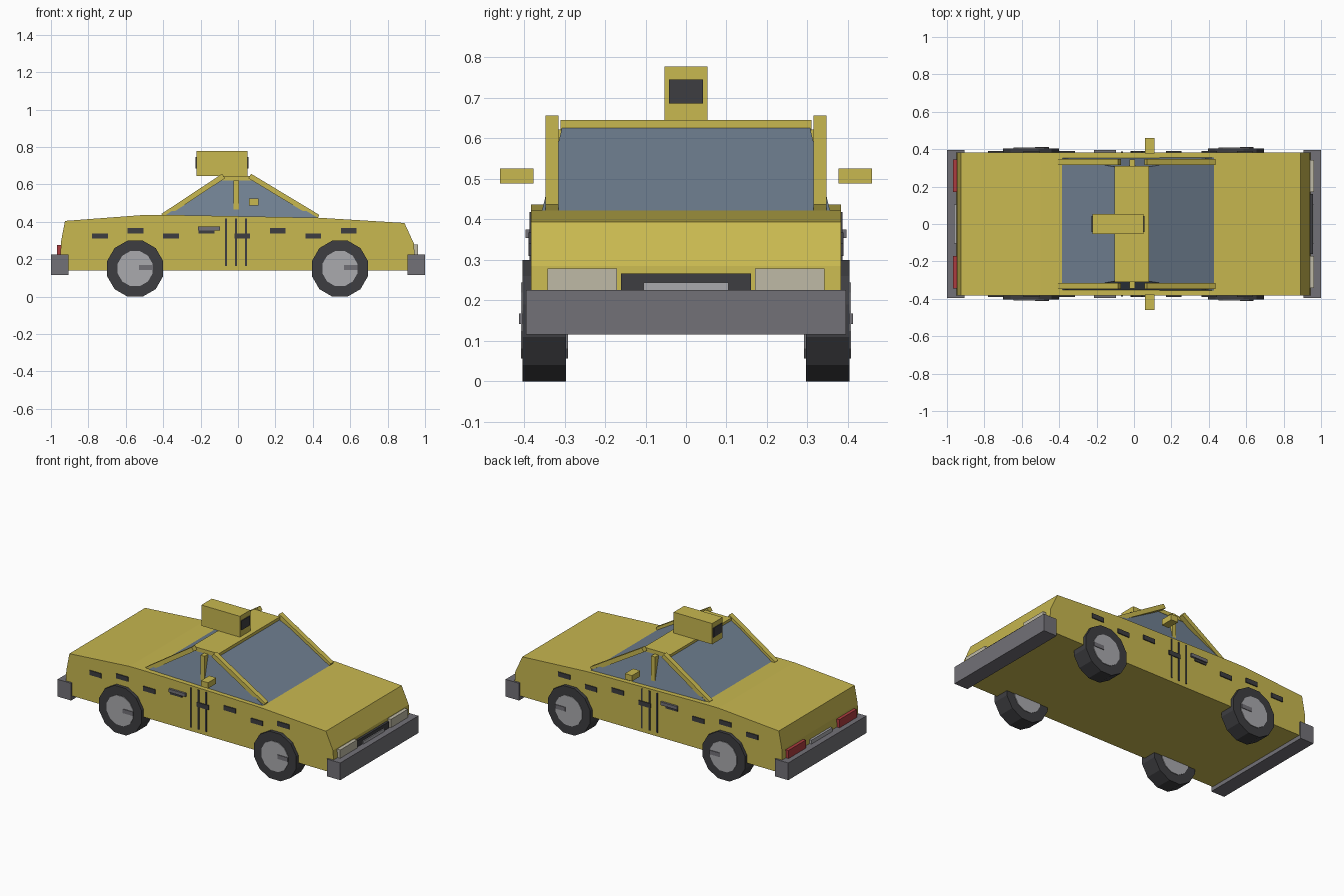
import bpy, bmesh, math
from mathutils import Vector

if "Cube" in bpy.data.objects:
    bpy.data.objects.remove(bpy.data.objects["Cube"])


def material(name, r, g, b):
    m = bpy.data.materials.new(name)
    m.diffuse_color = (r, g, b, 1)
    m.use_nodes = True
    m.node_tree.nodes["Principled BSDF"].inputs["Base Color"].default_value = m.diffuse_color
    return m


YELLOW = material("taxi yellow", 0.58, 0.48, 0.08)
GLASS = material("window blue grey", 0.165, 0.22, 0.29)
DARK = material("dark rubber", 0.048, 0.048, 0.053)
GREY = material("bumper grey", 0.17, 0.165, 0.185)
LIGHT = material("light metal", 0.40, 0.40, 0.42)
CREAM = material("headlight cream", 0.52, 0.49, 0.38)
RED = material("tail light red", 0.42, 0.045, 0.05)


def finish(name, bm, mat):
    bmesh.ops.recalc_face_normals(bm, faces=bm.faces)
    me = bpy.data.meshes.new(name)
    bm.to_mesh(me)
    bm.free()
    me.materials.append(mat)
    ob = bpy.data.objects.new(name, me)
    bpy.context.collection.objects.link(ob)
    return ob


def box(name, x, y, z, mat):
    """Box from (min, max) ranges."""
    bm = bmesh.new()
    bmesh.ops.create_cube(bm, size=1)
    for v in bm.verts:
        v.co = [r[0] + (c + 0.5) * (r[1] - r[0]) for c, r in zip(v.co, (x, y, z))]
    return finish(name, bm, mat)


def pair(name, x, y, z, mat):
    """Same box on the left and right of the car."""
    box(name + "_left", x, y, z, mat)
    box(name + "_right", x, (-y[1], -y[0]), z, mat)


def prism(name, pts, y0, y1, mat):
    """Extrude an x-z outline from y0 to y1."""
    bm = bmesh.new()
    f = bm.faces.new([bm.verts.new((x, y0, z)) for x, z in pts])
    ext = bmesh.ops.extrude_face_region(bm, geom=[f])["geom"]
    for v in ext:
        if isinstance(v, bmesh.types.BMVert):
            v.co.y = y1
    return finish(name, bm, mat)


def disc(name, x, y0, y1, z, apothem, mat, sides=12):
    r = apothem / math.cos(math.pi / sides)
    a = [(i + 0.5) * 2 * math.pi / sides for i in range(sides)]
    return prism(name, [(x + r * math.cos(t), z + r * math.sin(t)) for t in a], y0, y1, mat)


def beam(name, a, b, thick, y0, y1, mat):
    """Slanted bar whose top edge runs from a to b in the x-z plane."""
    a, b = Vector(a), Vector(b)
    d = (b - a).normalized()
    n = Vector((d.y, -d.x))
    if n.y > 0:
        n = -n
    return prism(name, [a, b, b + n * thick, a + n * thick], y0, y1, mat)


# Main body shell
prism("body", [(-0.95, 0.14), (-0.947, 0.29), (-0.925, 0.405), (-0.5, 0.437),
               (-0.38, 0.437), (0.43, 0.422), (0.89, 0.394), (0.94, 0.285),
               (0.95, 0.14)], -0.383, 0.383, YELLOW)

# Tapered glass cabin
bm = bmesh.new()
bmesh.ops.create_cube(bm, size=2)
for v in bm.verts:
    top, front = v.co.z > 0, v.co.x > 0
    x = (0.07 if front else -0.10) if top else (0.43 if front else -0.41)
    v.co = (x, v.co.y * (0.305 if top else 0.356), 0.632 if top else 0.42)
finish("cabin_glass", bm, GLASS)

# Roof and pillars
box("roof", (-0.105, 0.08), (-0.31, 0.31), (0.62, 0.645), YELLOW)
for side, s in (("left", 1), ("right", -1)):
    y0, y1 = s * 0.315, s * 0.347
    beam("front_pillar_" + side, (0.435, 0.437), (0.07, 0.657), 0.028, y0, y1, YELLOW)
    beam("rear_pillar_" + side, (-0.41, 0.442), (-0.085, 0.657), 0.028, y0, y1, YELLOW)
pair("middle_pillar", (-0.023, 0.005), (0.30, 0.345), (0.43, 0.622), YELLOW)
pair("side_mirror", (0.06, 0.11), (0.377, 0.46), (0.488, 0.525), YELLOW)

# Roof sign with dark end panels
box("roof_sign", (-0.222, 0.05), (-0.053, 0.053), (0.645, 0.778), YELLOW)
box("sign_panel_front", (0.049, 0.055), (-0.042, 0.042), (0.686, 0.746), DARK)
box("sign_panel_rear", (-0.226, -0.221), (-0.042, 0.042), (0.686, 0.746), DARK)

# Bumpers, lights, grille and plates
box("front_bumper", (0.905, 1.0), (-0.395, 0.395), (0.115, 0.225), GREY)
box("rear_bumper", (-1.0, -0.905), (-0.395, 0.395), (0.115, 0.225), GREY)
pair("headlight", (0.92, 0.963), (0.17, 0.342), (0.215, 0.278), CREAM)
pair("tail_light", (-0.967, -0.93), (0.17, 0.345), (0.215, 0.277), RED)
box("grille", (0.92, 0.956), (-0.16, 0.16), (0.215, 0.266), DARK)
box("front_plate", (0.95, 0.962), (-0.105, 0.105), (0.215, 0.244), LIGHT)
box("rear_plate", (-0.962, -0.94), (-0.105, 0.105), (0.215, 0.25), LIGHT)

# Chequer dashes, door seams and handles on both sides
for i in range(8):
    x = -0.738 + 0.19 * i
    z = 0.339 if i % 2 else 0.31
    pair("check_%d" % i, (x - 0.042, x + 0.042), (0.38, 0.389), (z, z + 0.029), DARK)
for i, x in enumerate((-0.065, -0.011, 0.043)):
    pair("door_seam_%d" % i, (x - 0.005, x + 0.005), (0.38, 0.387), (0.165, 0.418), DARK)
pair("door_handle", (-0.213, -0.096), (0.38, 0.396), (0.354, 0.375), GREY)

# Wheels: tyre, hub and a short mark on the hub
for end, x in (("front", 0.545), ("rear", -0.55)):
    for side, s in (("left", 1), ("right", -1)):
        tag = "_%s_%s" % (end, side)
        disc("tyre" + tag, x, s * 0.296, s * 0.404, 0.15, 0.15, DARK)
        disc("hub" + tag, x, s * 0.292, s * 0.408, 0.15, 0.094, LIGHT)
        box("hub_mark" + tag, (x + 0.022, x + 0.095), sorted((s * 0.40, s * 0.412)),
            (0.142, 0.168), GREY)
